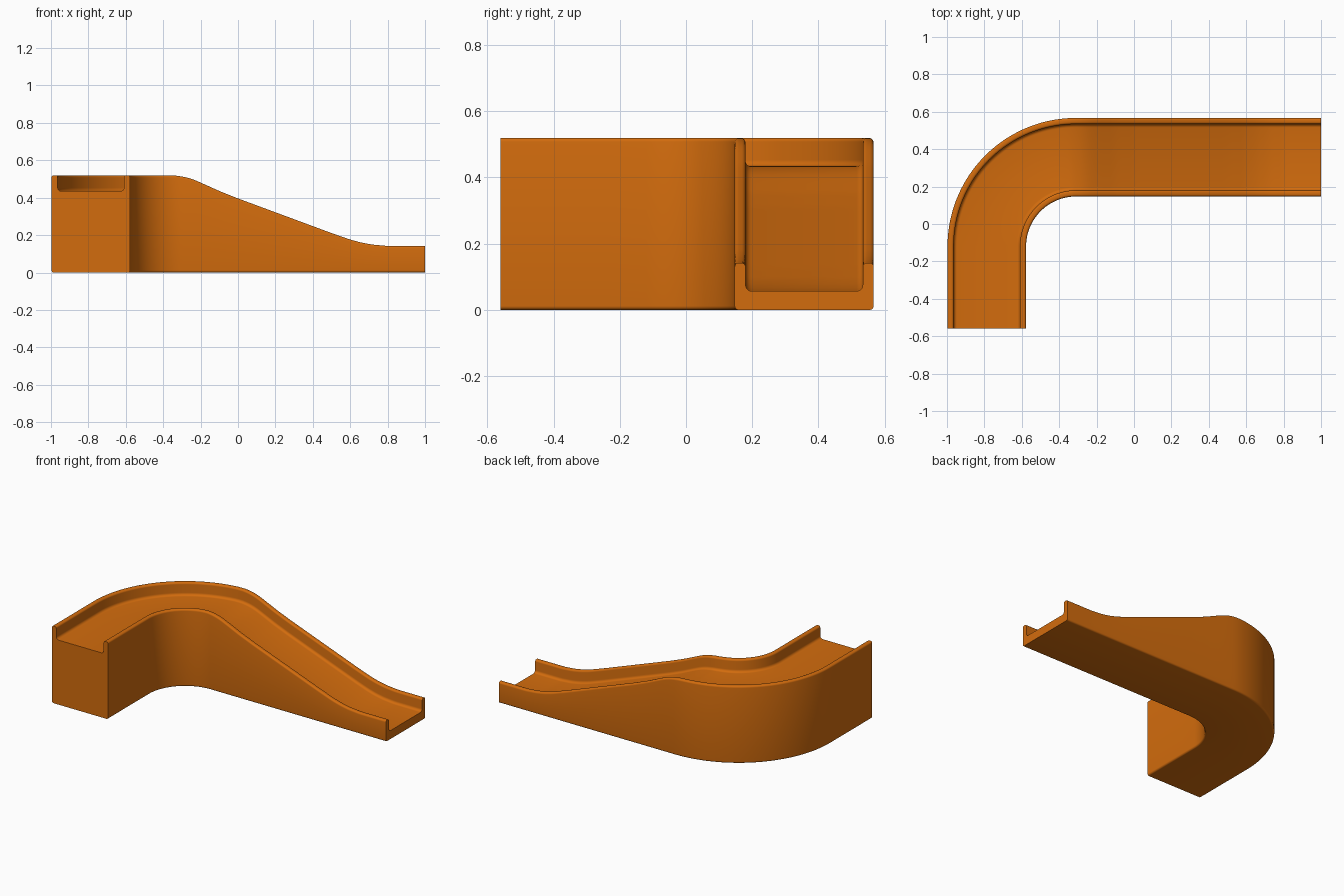
import bpy, bmesh, math

if "Cube" in bpy.data.objects:
    bpy.data.objects.remove(bpy.data.objects["Cube"])

HALF = 0.21             # half width of the slide
CX, CY, R = -0.31, -0.12, 0.477   # centre and radius of the bend's middle line
START_Y, END_X = -0.56, 1.0

# height of the wall tops along x
KEYS = [(-0.38, .52), (-0.33, .518), (-0.28, .51), (-0.24, .498), (-0.2, .481), (-0.1, .436), (0, .396),
        (0.2, .322), (0.4, .248), (0.5, .211), (0.6, .176), (0.66, .16), (0.72, .149), (0.8, .142), (1.0, .142)]


def top_height(x):
    if x <= KEYS[0][0]:
        return KEYS[0][1]
    for (x0, z0), (x1, z1) in zip(KEYS, KEYS[1:]):
        if x <= x1:
            return z0 + (z1 - z0) * (x - x0) / (x1 - x0)
    return KEYS[-1][1]


def corner(cu, cz, r, a0, a1, n=5):
    """Arc points of a rounded corner, angles in degrees."""
    return [(cu + r * math.cos(math.radians(a0 + (a1 - a0) * i / n)),
             cz + r * math.sin(math.radians(a0 + (a1 - a0) * i / n))) for i in range(n + 1)]


# cross-section, right half: (offset from middle, height, measured from top?)
r, wall, depth, fil = 0.012, 0.033, 0.085, 0.018
half = [(u, z, False) for u, z in corner(HALF - r, r, r, -90, 0)]
half += [(u, z, True) for u, z in corner(HALF - r, -r, r, 0, 90)]
half += [(u, z, True) for u, z in corner(HALF - wall + r, -r, r, 90, 180)]
half += [(u, z, True) for u, z in corner(HALF - wall - fil, -depth + fil, fil, 0, -90)]
section = half + [(-u, z, t) for u, z, t in reversed(half)]

# path stations: x, y, side direction (pointing to the inside of the bend)
path = [(CX - R, START_Y + (CY - START_Y) * i / 4, 1, 0) for i in range(4)]
for i in range(41):
    a = math.pi - math.pi / 2 * i / 40
    path.append((CX + R * math.cos(a), CY + R * math.sin(a), -math.cos(a), -math.sin(a)))
path += [(CX + (END_X - CX) * i / 64, CY + R, 0, -1) for i in range(1, 65)]

# sweep the cross-section along the path
bm = bmesh.new()
rings = []
for x, y, dx, dy in path:
    ring = []
    for u, z, from_top in section:
        px, py = x + dx * u, y + dy * u
        ring.append(bm.verts.new((px, py, z + (top_height(px) if from_top else 0))))
    rings.append(ring)
n = len(section)
for a, b in zip(rings, rings[1:]):
    for j in range(n):
        k = (j + 1) % n
        bm.faces.new((a[j], a[k], b[k], b[j]))
bm.faces.new(rings[0])
bm.faces.new(rings[-1])
bmesh.ops.recalc_face_normals(bm, faces=bm.faces)
mesh = bpy.data.meshes.new("curved_slide")
bm.to_mesh(mesh)
bm.free()

slide = bpy.data.objects.new("curved_slide", mesh)
bpy.context.collection.objects.link(slide)
orange = bpy.data.materials.new("orange plastic")
orange.diffuse_color = (0.65, 0.15, 0.004, 1)
orange.use_nodes = True
orange.node_tree.nodes["Principled BSDF"].inputs["Base Color"].default_value = orange.diffuse_color
mesh.materials.append(orange)
bpy.context.view_layer.objects.active = slide
slide.select_set(True)
bpy.ops.object.shade_smooth_by_angle(angle=math.radians(35))
